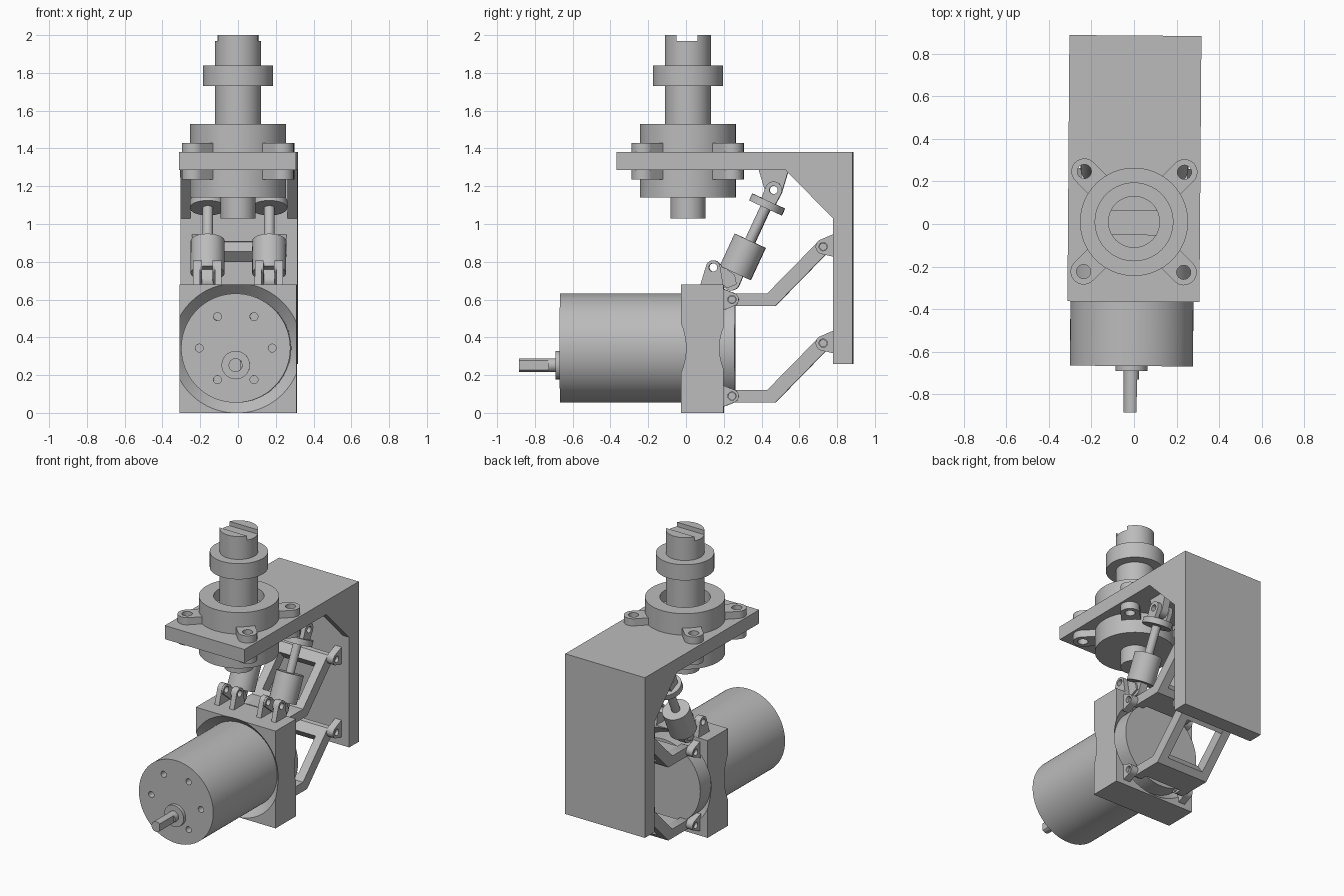
import bpy, bmesh, math
from mathutils import Vector, Matrix
from mathutils.geometry import convex_hull_2d

if "Cube" in bpy.data.objects:
    bpy.data.objects.remove(bpy.data.objects["Cube"])

grey = bpy.data.materials.new("machined grey")
grey.diffuse_color = (0.5, 0.5, 0.5, 1)
grey.use_nodes = True
grey.node_tree.nodes["Principled BSDF"].inputs["Base Color"].default_value = grey.diffuse_color


def add(name, bm):
    bmesh.ops.recalc_face_normals(bm, faces=bm.faces)
    me = bpy.data.meshes.new(name)
    bm.to_mesh(me)
    bm.free()
    me.materials.append(grey)
    ob = bpy.data.objects.new(name, me)
    bpy.context.collection.objects.link(ob)
    return ob


def prism(name, pts, x0, x1):
    """Extrude a (y, z) outline from x0 to x1."""
    bm = bmesh.new()
    f = bm.faces.new([bm.verts.new((x0, y, z)) for y, z in pts])
    r = bmesh.ops.extrude_face_region(bm, geom=[f])
    vs = [g for g in r["geom"] if isinstance(g, bmesh.types.BMVert)]
    bmesh.ops.translate(bm, verts=vs, vec=(x1 - x0, 0, 0))
    return add(name, bm)


def box(name, x0, x1, y0, y1, z0, z1):
    return prism(name, [(y0, z0), (y1, z0), (y1, z1), (y0, z1)], x0, x1)


def rod(name, a, b, r, r2=None, n=48):
    """Cylinder or cone from point a to point b."""
    a, b = Vector(a), Vector(b)
    bm = bmesh.new()
    bmesh.ops.create_cone(bm, cap_ends=True, segments=n, radius1=r,
                          radius2=r if r2 is None else r2, depth=(b - a).length)
    q = (b - a).to_track_quat('Z', 'Y').to_matrix().to_4x4()
    bm.transform(Matrix.Translation((a + b) / 2) @ q)
    return add(name, bm)


def modify(ob, cutters, op='DIFFERENCE'):
    """Apply booleans and discard the tools."""
    for c in cutters:
        m = ob.modifiers.new("bool", 'BOOLEAN')
        m.operation, m.object, m.solver = op, c, 'EXACT'
        bpy.context.view_layer.update()
        dg = bpy.context.evaluated_depsgraph_get()
        me = bpy.data.meshes.new_from_object(ob.evaluated_get(dg))
        ob.modifiers.clear()
        ob.data = me
        bpy.data.objects.remove(c)
    return ob


def eye_plate(name, eye, r, base, x0, x1, hole=0.022):
    """Plate tapering from base points to a round drilled eye."""
    pts = [(eye[0] + r * math.cos(t * math.pi / 12),
            eye[1] + r * math.sin(t * math.pi / 12)) for t in range(24)] + base
    ob = prism(name, [pts[i] for i in convex_hull_2d([Vector(p) for p in pts])], x0, x1)
    return modify(ob, [rod("cut", (x0 - .1, *eye), (x1 + .1, *eye), hole, n=24)])


# Angle bracket with side gussets
CY = 0.01
bracket = prism("angle_bracket", [(-.365, 1.285), (.78, 1.285), (.78, .26),
                                  (.885, .26), (.885, 1.38), (-.365, 1.38)], -.31, .31)
for s in (-1, 1):
    prism("gusset", [(.53, 1.285), (.78, 1.285), (.78, 1.03)], s * .31, s * .257)


# Bearing housings above and below the bracket, each with four drilled ears
def ear_holes():
    return [rod("cut", (sx * .235, CY + sy * .235, 1.1), (sx * .235, CY + sy * .235, 1.5), .033, n=24)
            for sx in (-1, 1) for sy in (-1, 1)]


modify(bracket, ear_holes() + [rod("cut", (0, CY, 1.2), (0, CY, 1.5), .16)])
for name, z0, z1, e0, e1 in (("upper_housing", 1.38, 1.53, 1.38, 1.43),
                             ("lower_housing", 1.14, 1.285, 1.235, 1.285)):
    housing = rod(name, (0, CY, z0), (0, CY, z1), .254, n=64)
    ears = []
    for k in range(4):
        arm = box("ear", 0, .235 * math.sqrt(2), -.061, .061, e0, e1)
        tip = rod("tip", (.235 * math.sqrt(2), 0, e0), (.235 * math.sqrt(2), 0, e1), .061)
        modify(arm, [tip], 'UNION')
        arm.data.transform(Matrix.Translation((0, CY, 0)) @ Matrix.Rotation(math.radians(45 + 90 * k), 4, 'Z'))
        ears.append(arm)
    modify(housing, ears, 'UNION')
    bore = (1.45, 1.6) if z0 > 1.3 else (1.2, 1.35)
    modify(housing, ear_holes() + [rod("cut", (0, CY, bore[0]), (0, CY, bore[1]), .16)])

# Vertical spindle with collar and slotted top
spindle = rod("spindle", (0, CY, 1.2), (0, CY, 2), .122)
modify(spindle, [box("cut", -.2, .2, -.05, .062, 1.97, 2.1)])
rod("spindle_collar", (0, CY, 1.73), (0, CY, 1.84), .185, n=64)
rod("spindle_tail", (0, CY, 1.03), (0, CY, 1.25), .092)

# Motor can with six screw holes
MZ, MX = .343, -.007
motor = rod("motor", (MX, -.667, MZ), (MX, .26, MZ), .289, n=96)
holes = []
for k in range(6):
    a = k * math.pi / 3
    x, z = MX + .193 * math.cos(a), MZ + .193 * math.sin(a)
    holes.append(rod("cut", (x, -.7, z), (x, -.61, z), .021, n=20))
modify(motor, holes)
rod("motor_hub", (MX, -.69, .253), (MX, -.6, .253), .075)
shaft = rod("motor_shaft", (MX, -.885, .253), (MX, -.6, .253), .036, n=32)
modify(shaft, [box("cut", MX + .026, .2, -1, -.73, .1, .4)])

# Motor mount block, countersunk front and back around the can
block = box("mount_block", -.31, .31, -.025, .2, 0, .68)
modify(block, [rod("cut", (MX, -.2, MZ), (MX, .4, MZ), .289, n=96),
               rod("cut", (MX, -.026, MZ), (MX, .035, MZ), .345, .285, n=96),
               rod("cut", (MX, .201, MZ), (MX, .14, MZ), .335, .285, n=96)])

# Two parallel hinged links between block and bracket
for dz in (0, -.511):
    z = .6 + dz
    for s in (-1, 1):
        eye_plate("block_lug", (.245, z), .036, [(.19, z - .06), (.19, z + .06)], s * .25, s * .2)
        eye_plate("bracket_lug", (.728, z + .28), .04,
                  [(.79, z + .225), (.79, z + .35)], s * .25, s * .2)
        rail = prism("link_rail", [(.245, z - .033), (.475, z - .033), (.752, z + .25),
                                   (.757, z + .28), (.73, z + .31), (.7, z + .306), (.43, z + .031),
                                   (.245, z + .031), (.215, z + .015), (.215, z - .015)],
                      s * .2, s * .14)
        rod("link_pin", (s * .13, .245, z), (s * .23, .245, z), .02, n=24)
        rod("link_pin", (s * .13, .728, z + .28), (s * .23, .728, z + .28), .02, n=24)
    prism("link_crossbar", [(.29, z - .033), (.475, z - .033), (.51, z + .003),
                            (.465, z + .067), (.43, z + .031), (.29, z + .031)], -.14, .14)
    prism("link_crossbar", [(.70, z + .198), (.752, z + .25), (.757, z + .28), (.73, z + .31),
                            (.7, z + .306), (.65, z + .255)], -.14, .14)

# Pair of tilted struts between block top and bracket underside
foot, head = Vector((0, .24, .695)), Vector((0, .465, 1.18))
d = (head - foot).normalized()
side = Vector((0, d.z, -d.y))
for cx in (-.163, .163):
    at = lambda t: foot + d * t + Vector((cx, 0, 0))
    yz = lambda v: (v.y, v.z)
    rod("strut_body", at(.05), at(.238), .09)
    rod("strut_rod", at(.2), at(.46), .028, n=32)
    rod("strut_flange", at(.43), at(.47), .095)
    eye_plate("strut_foot", yz(foot), .047, [yz(at(.06) + side * .045), yz(at(.06) - side * .045)],
              cx - .028, cx + .028)
    eye_plate("top_lug", yz(head), .045, [(.385, 1.29), (.545, 1.29)], cx - .025, cx + .025)
    for s in (-1, 1):
        eye_plate("strut_fork", yz(head), .045, [yz(at(.46) + side * .04), yz(at(.46) - side * .04)],
                  cx + s * .03, cx + s * .06)
        eye_plate("block_fork", (.145, .77), .038, [(.075, .67), (.2, .67)],
                  cx + s * .04, cx + s * .075)
        eye_plate("foot_link", (.145, .77), .036, [(.22, .66), (.27, .68), (.26, .73)],
                  cx + s * .028, cx + s * .04)

# Shade and turn the whole assembly slightly
turn = Matrix.Rotation(-.0075, 4, 'Z')
for ob in bpy.context.scene.objects:
    ob.data.transform(turn)
    bpy.ops.object.select_all(action='DESELECT')
    ob.select_set(True)
    bpy.context.view_layer.objects.active = ob
    bpy.ops.object.shade_smooth_by_angle(angle=math.radians(30))
